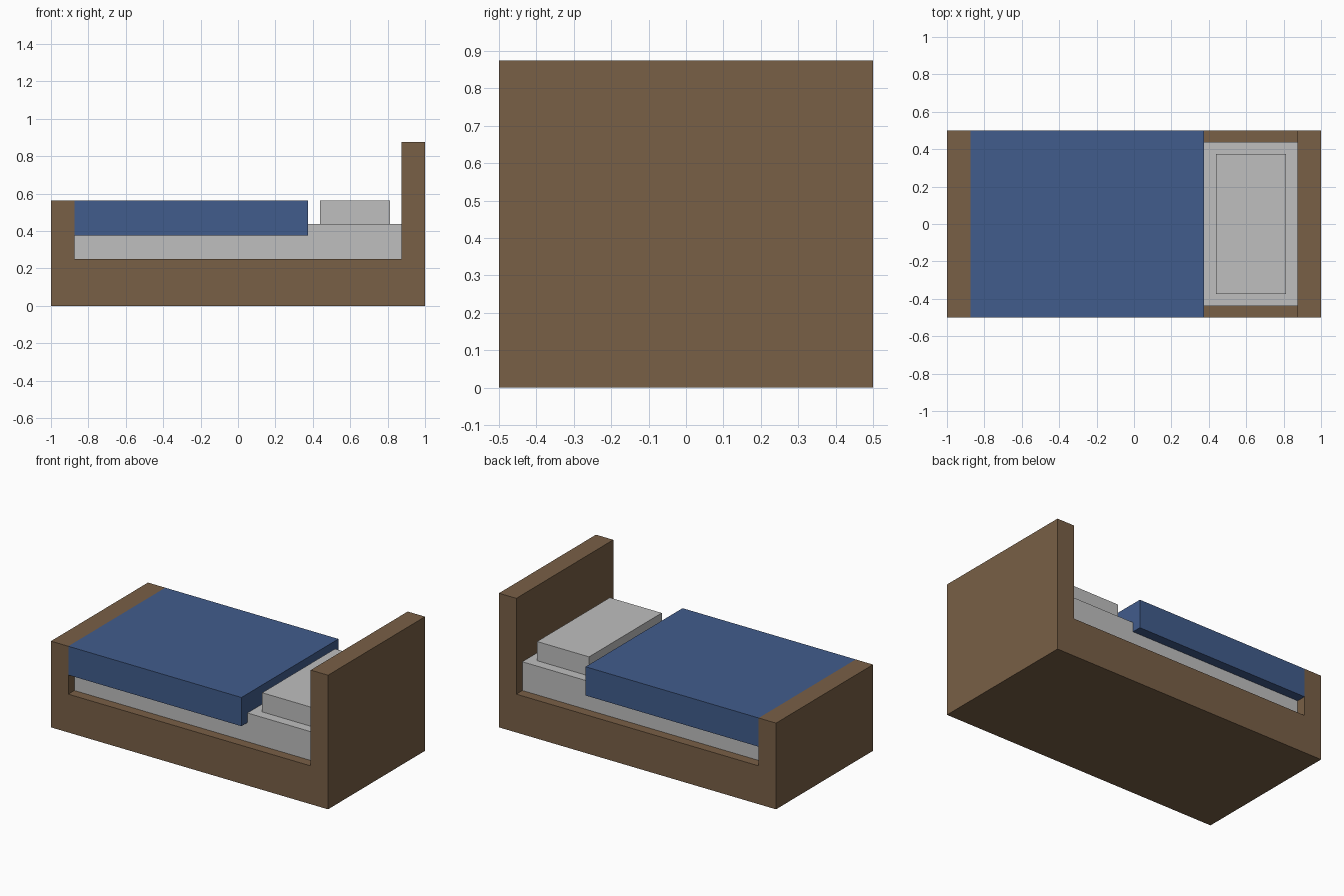
import bpy
import bmesh
from mathutils import Vector

cube = bpy.data.objects.get("Cube")
if cube:
    bpy.data.objects.remove(cube, do_unlink=True)


def make_material(name, rgb):
    mat = bpy.data.materials.new(name)
    mat.use_nodes = True
    color = (*rgb, 1.0)
    mat.diffuse_color = color
    mat.node_tree.nodes["Principled BSDF"].inputs["Base Color"].default_value = color
    return mat


def extrude_profile(name, profile, half_width, mat):
    """Extrude a side outline (x, z) across the width, centred on y = 0."""
    bm = bmesh.new()
    outline = bm.faces.new([bm.verts.new((x, -half_width, z)) for x, z in profile])
    result = bmesh.ops.extrude_face_region(bm, geom=[outline], use_keep_orig=True)
    moved = [v for v in result["geom"] if isinstance(v, bmesh.types.BMVert)]
    bmesh.ops.translate(bm, verts=moved, vec=Vector((0, 2 * half_width, 0)))
    bmesh.ops.recalc_face_normals(bm, faces=bm.faces)
    mesh = bpy.data.meshes.new(name)
    bm.to_mesh(mesh)
    bm.free()
    mesh.materials.append(mat)
    obj = bpy.data.objects.new(name, mesh)
    bpy.context.collection.objects.link(obj)
    return obj


def box(name, x0, x1, z0, z1, half_width, mat):
    return extrude_profile(name, [(x0, z0), (x1, z0), (x1, z1), (x0, z1)], half_width, mat)


wood = make_material("brown wood", (0.19, 0.115, 0.061))
linen = make_material("light grey linen", (0.52, 0.52, 0.52))
cloth = make_material("blue cloth", (0.053, 0.107, 0.262))

# Frame: base with low footboard and tall headboard in one outline
foot, head = -0.875, 0.875
base_top, foot_top, head_top = 0.25, 0.5625, 0.875
extrude_profile("bed_frame", [
    (-1, 0), (1, 0), (1, head_top), (head, head_top),
    (head, base_top), (foot, base_top), (foot, foot_top), (-1, foot_top),
], 0.5, wood)

# Bedding
box("mattress", foot, head, base_top, 0.4375, 0.4375, linen)
box("pillow", 0.4375, 0.8125, 0.4375, foot_top, 0.375, linen)
box("blanket", foot, 0.375, 0.375, foot_top, 0.5, cloth)
